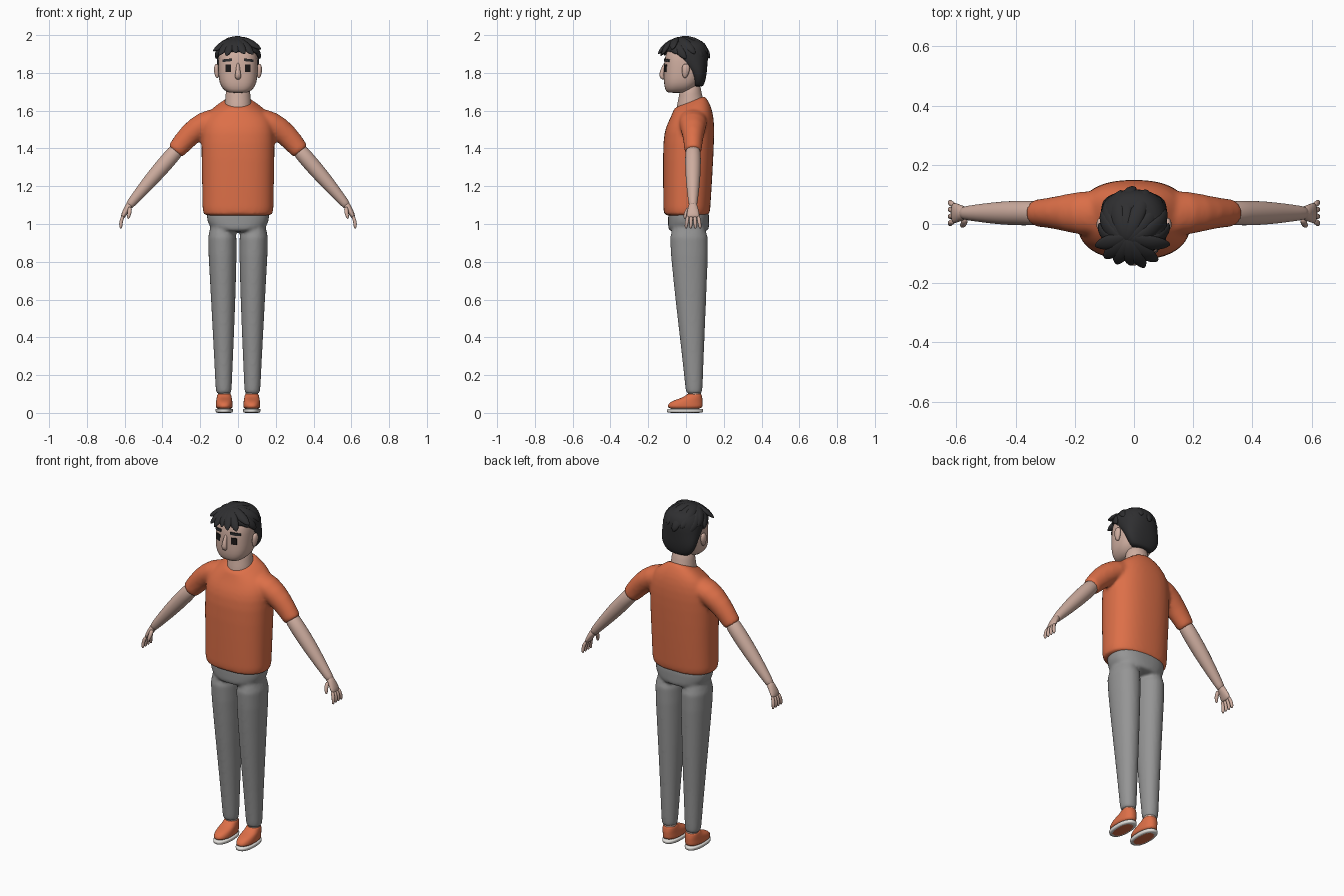
import bpy, bmesh, math
from mathutils import Vector

if "Cube" in bpy.data.objects:
    bpy.data.objects.remove(bpy.data.objects["Cube"], do_unlink=True)


def material(name, r, g, b):
    m = bpy.data.materials.new(name)
    m.use_nodes = True
    m.diffuse_color = (r, g, b, 1)
    bsdf = next(n for n in m.node_tree.nodes if n.type == 'BSDF_PRINCIPLED')
    bsdf.inputs["Base Color"].default_value = (r, g, b, 1)
    bsdf.inputs["Roughness"].default_value = 0.8
    return m


skin = material("skin", 0.62, 0.42, 0.35)
orange = material("orange", 0.72, 0.16, 0.065)
grey = material("grey", 0.3, 0.3, 0.3)
black = material("hair_black", 0.028, 0.028, 0.03)
dark = material("eye_dark", 0.012, 0.01, 0.01)
white = material("sole_white", 0.75, 0.73, 0.7)


def ring(z, hx, yf, yb, cx=0, tilt=0, n=2.4, segs=32):
    """Horizontal superellipse section between a front and a back depth."""
    cy, hy, pts = (yf + yb) / 2, (yb - yf) / 2, []
    for i in range(segs):
        a = 2 * math.pi * i / segs
        c, s = math.cos(a), math.sin(a)
        x = math.copysign(abs(c) ** (2 / n), c) * hx
        y = math.copysign(abs(s) ** (2 / n), s) * hy
        pts.append(Vector((cx + x, cy + y, z + tilt * y)))
    return pts


def tube(path, ref, segs=16):
    """Sections along a path of (point, radius across ref, radius along ref)."""
    pts = [Vector(p[0]) for p in path]
    rings = []
    for i, (_, ru, rv) in enumerate(path):
        t = (pts[min(i + 1, len(pts) - 1)] - pts[max(i - 1, 0)]).normalized()
        u = t.cross(Vector(ref)).normalized()
        v = u.cross(t)
        angles = [2 * math.pi * k / segs for k in range(segs)]
        rings.append([pts[i] + u * ru * math.cos(a) + v * rv * math.sin(a) for a in angles])
    return rings


def build(name, lofts, mat, subdiv=1, voxel=0, smooth=True):
    """Make one object from lofts, optionally fused into a single skin."""
    bm = bmesh.new()
    for rings in lofts:
        vs = [[bm.verts.new(p) for p in r] for r in rings]
        n = len(vs[0])
        for a, b in zip(vs, vs[1:]):
            for i in range(n):
                bm.faces.new((a[i], a[(i + 1) % n], b[(i + 1) % n], b[i]))
        bm.faces.new(vs[0])
        bm.faces.new(vs[-1])
    bmesh.ops.recalc_face_normals(bm, faces=bm.faces)
    for f in bm.faces:
        f.smooth = smooth
    me = bpy.data.meshes.new(name)
    bm.to_mesh(me)
    bm.free()
    me.materials.append(mat)
    ob = bpy.data.objects.new(name, me)
    bpy.context.scene.collection.objects.link(ob)
    if subdiv:
        m = ob.modifiers.new("round", 'SUBSURF')
        m.levels = m.render_levels = subdiv
    if voxel:
        m = ob.modifiers.new("fuse", 'REMESH')
        m.mode, m.voxel_size, m.use_smooth_shade = 'VOXEL', voxel, True
        m = ob.modifiers.new("soften", 'SMOOTH')
        m.factor, m.iterations = 0.5, 8
    return ob


Y, X = (0, 1, 0), (1, 0, 0)

# Shirt: torso and both sleeves fused
torso = [ring(1.042, .187, -.119, .126), ring(1.05, .188, -.12, .127),
         ring(1.25, .191, -.122, .14), ring(1.45, .196, -.123, .15),
         ring(1.53, .19, -.106, .15, tilt=.1), ring(1.585, .165, -.085, .138, tilt=.25),
         ring(1.625, .11, -.07, .115, tilt=.35), ring(1.643, .075, -.063, .1, tilt=.4),
         ring(1.648, .072, -.06, .097, tilt=.4)]
sleeves = [tube([((s * .08, .035, 1.565), .06, .08), ((s * .18, .037, 1.535), .068, .078),
                 ((s * .262, .038, 1.47), .062, .055), ((s * .328, .037, 1.388), .05, .047),
                 ((s * .333, .037, 1.382), .05, .047)], Y) for s in (1, -1)]
build("shirt", [torso] + sleeves, orange, voxel=.009)

# Trousers: hips and two tapering legs fused
hips = [ring(z, hx, -.095, .122) for z, hx in ((.955, .1), (.98, .155), (1.04, .168), (1.1, .168))]
legs = [[ring(z, (o - i) / 2, f, b, cx=s * (o + i) / 2, n=2.1) for z, o, i, f, b in (
    (.1, .116, .035, .0, .086), (.108, .118, .034, -.001, .087), (.3, .127, .026, -.021, .094),
    (.6, .143, .013, -.057, .107), (.85, .157, .007, -.082, .117), (1.02, .166, .004, -.095, .122))]
    for s in (1, -1)]
build("trousers", [hips] + legs, grey, voxel=.008)

# Neck and head
build("neck", [[ring(z, hx, f, b, tilt=t, n=2) for z, hx, f, b, t in (
    (1.58, .075, -.055, .1, .3), (1.64, .071, -.052, .095, .3),
    (1.68, .065, -.036, .082, .1), (1.76, .062, -.03, .075, 0))]], skin)
build("head", [[ring(z, hx, f, b, n=2.6) for z, hx, f, b in (
    (1.694, .04, -.088, -.01), (1.7, .066, -.106, .02), (1.73, .093, -.116, .06),
    (1.77, .103, -.118, .08), (1.83, .105, -.116, .095), (1.89, .105, -.113, .095),
    (1.94, .09, -.09, .085), (1.97, .05, -.05, .05))]], skin)
build("nose", [tube([((0, -.109, 1.855), .006, .007), ((0, -.12, 1.825), .011, .01),
                     ((0, -.131, 1.79), .014, .016), ((0, -.126, 1.776), .012, .016),
                     ((0, -.114, 1.768), .008, .01)], X)], skin)


def face_y(x):
    return -.01 - .105 * (1 - (abs(x) / .104) ** 2.6) ** (1 / 2.6)


def plate(cx, cz, w, h, slope=0):
    """Thin curved plate following the face."""
    cols = []
    for k in range(7):
        d = (k / 6 - .5) * w
        x, z, y = cx + d, cz + slope * d, face_y(cx + d)
        cols.append([Vector((x, y + dy, z + dz)) for dy, dz in (
            (-.004, -h / 2), (-.004, h / 2), (.004, h / 2), (.004, -h / 2))])
    return cols


for s, side in ((1, "left"), (-1, "right")):
    # Face details
    build(side + "_eye", [plate(s * .051, 1.825, .028, .038)], dark, 0, smooth=False)
    build(side + "_eyebrow", [plate(s * .056, 1.867, .05, .014, -s * .1)], black, 0, smooth=False)
    build(side + "_ear", [tube([((s * x, -.003 + y, z), rx, ry) for x, y, z, rx, ry in (
        (.108, -.004, 1.772, .006, .007), (.111, -.002, 1.785, .012, .014),
        (.114, .002, 1.815, .015, .023), (.114, .003, 1.838, .012, .02),
        (.112, .002, 1.848, .006, .01))], Y)], skin)

    # Arm, palm, fingers and thumb
    build(side + "_arm", [tube([((s * x, .037, z), r, r) for x, z, r in (
        (.3, 1.42, .042), (.37, 1.338, .043), (.44, 1.258, .041),
        (.515, 1.17, .032), (.568, 1.108, .024), (.58, 1.09, .02))], Y)], skin)
    palm = tube([((s * x, .037, z), ru, rv) for x, z, ru, rv in (
        (.563, 1.115, .021, .02), (.583, 1.088, .019, .026),
        (.605, 1.05, .014, .036), (.612, 1.032, .01, .035))], Y)
    fingers = []
    for i in range(4):
        base, tip = .01 + .018 * i, .0 + .025 * i
        fingers.append(tube([((s * .606, base, 1.045), .01, .01),
                             ((s * .62, (base + tip) / 2, 1.015), .01, .01),
                             ((s * .621, tip, .985), .009, .009),
                             ((s * .619, tip, .975), .004, .004)], Y, 10))
    thumb = tube([((s * .574, .022, 1.09), .012, .012), ((s * .572, .002, 1.065), .012, .012),
                  ((s * .58, -.006, 1.038), .009, .009), ((s * .582, -.007, 1.027), .004, .004)], Y, 10)
    build(side + "_hand", [palm, thumb] + fingers, skin)

    # Ankle and shoe
    cx = s * .073
    build(side + "_ankle", [[ring(z, .034, .01, .08, cx, n=2) for z in (.07, .1, .13)]], skin)
    build(side + "_shoe_upper", [[ring(z, hx, f, b, cx, n=2.3) for z, hx, f, b in (
        (.018, .045, -.1, .088), (.04, .045, -.098, .088), (.056, .044, -.086, .088),
        (.07, .042, -.055, .088), (.08, .04, -.02, .086), (.095, .037, .002, .083),
        (.102, .035, .006, .081))]], orange)
    sole = build(side + "_shoe_sole", [[ring(z, hx, -.055 - hx, .045 + hx, cx, n=2.3) for z, hx in (
        (0, .042), (.003, .045), (.018, .047), (.023, .046))]], white)
    sole.data.materials.append(orange)
    for p in sole.data.polygons:
        if p.normal.z < -.9:
            p.material_index = 1

# Hair: close cap plus swept locks fanning out from the parting
cap = [ring(z, hx, f, b, n=2.3) for z, hx, f, b in (
    (1.727, .055, .04, .085), (1.735, .075, .035, .095), (1.77, .1, .03, .106),
    (1.81, .11, .01, .111), (1.85, .112, -.035, .114), (1.89, .113, -.08, .118),
    (1.92, .113, -.118, .118), (1.955, .095, -.1, .105), (1.98, .055, -.06, .07))]
centre, size = Vector((0, 0, 1.888)), Vector((.11, .116, .098))


def reach(d):
    return Vector((d.x / size.x, d.y / size.y, d.z / size.z)).length


def lock(start, end, width):
    """Flat tapered lock that hugs the crown and lifts towards its tip."""
    a, b = Vector(start) - centre, Vector(end) - centre
    path = []
    for t, w in ((0, .4), (.2, .85), (.4, 1), (.6, 1), (.8, .75), (.93, .4), (1, .1)):
        d = a.lerp(b, t)
        p = centre + d / reach(d) * (1 + (reach(b) - 1) * t * t)
        path.append((p, width * w, width * w * .55))
    return tube(path, (a + b).normalized(), 10)


parting = (-.03, -.07, 1.975)
locks = []
for k in range(11):
    a = math.radians(-22 + 22.4 * k)
    end = (.116 * math.cos(a), .122 * math.sin(a), 1.9 - .025 * (k % 2))
    locks.append(lock(parting, end, .028))
for end in ((-.132, -.075, 1.915), (-.1, -.115, 1.893), (-.06, -.135, 1.89),
            (-.01, -.14, 1.905), (.035, -.148, 1.9), (.08, -.125, 1.897), (.122, -.07, 1.925)):
    locks.append(lock((-.02, -.04, 1.98), end, .027))
build("hair", [cap] + locks, black)
